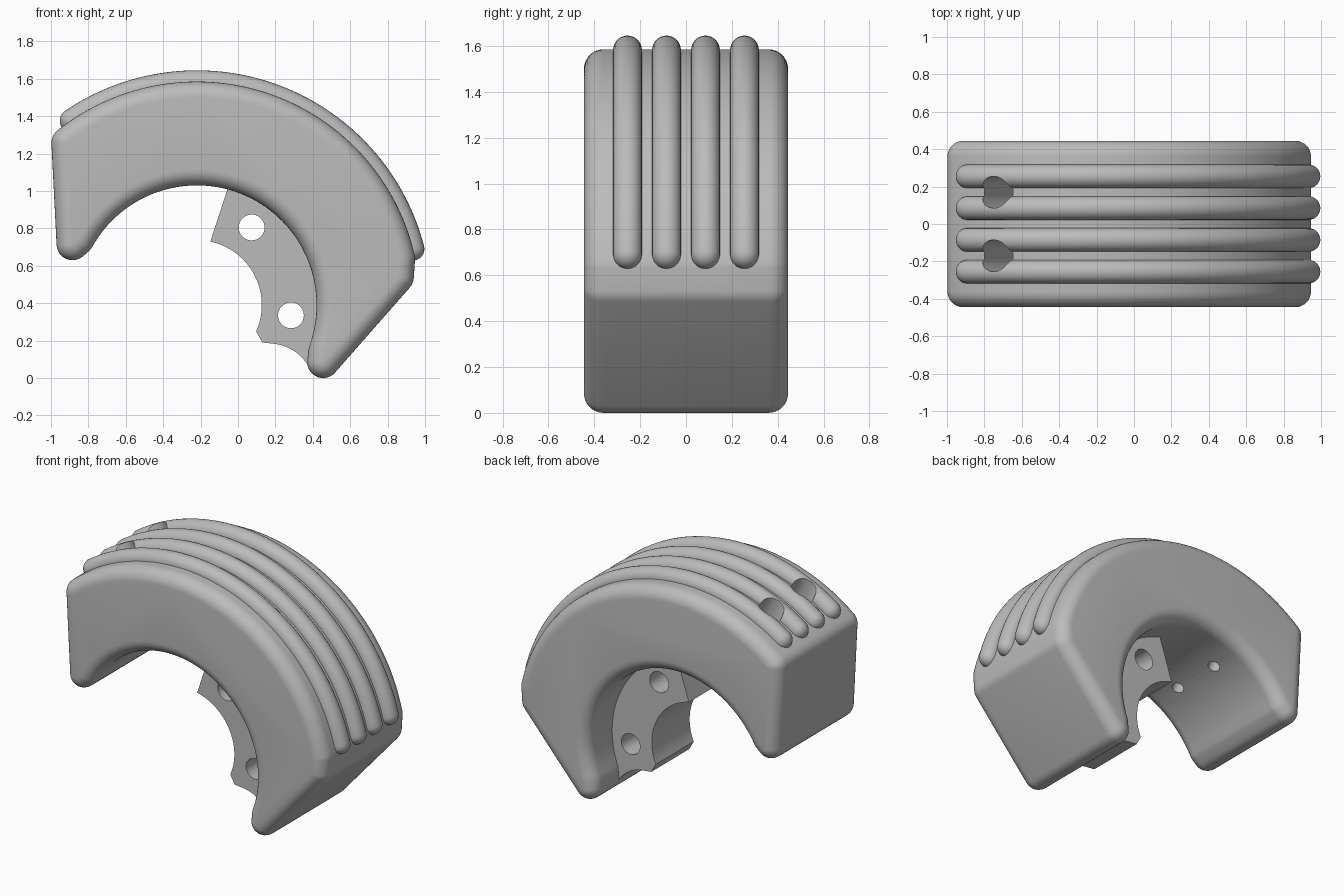
import bpy, bmesh, math
from mathutils import Vector, Matrix

if "Cube" in bpy.data.objects:
    bpy.data.objects.remove(bpy.data.objects["Cube"])

CX, CZ = -0.22, 0.39          # common arc centre in the xz plane
grey = bpy.data.materials.new("plain grey")
grey.diffuse_color = (0.5, 0.5, 0.5, 1)
grey.use_nodes = True
grey.node_tree.nodes["Principled BSDF"].inputs["Base Color"].default_value = grey.diffuse_color


def polar(r, deg):
    a = math.radians(deg)
    return Vector((CX + r * math.cos(a), CZ + r * math.sin(a)))


def arc(r, a0, a1, n):
    return [polar(r, a0 + (a1 - a0) * i / n) for i in range(n + 1)]


def make(name, bm):
    bmesh.ops.remove_doubles(bm, verts=bm.verts, dist=1e-5)
    bmesh.ops.recalc_face_normals(bm, faces=bm.faces)
    me = bpy.data.meshes.new(name)
    bm.to_mesh(me)
    bm.free()
    me.materials.append(grey)
    ob = bpy.data.objects.new(name, me)
    bpy.context.collection.objects.link(ob)
    return ob


def loft(name, rings):
    """Skin a list of closed rings and cap both ends."""
    bm = bmesh.new()
    vs = [[bm.verts.new(p) for p in ring] for ring in rings]
    n = len(rings[0])
    for a, b in zip(vs, vs[1:]):
        for i in range(n):
            j = (i + 1) % n
            bm.faces.new((a[i], a[j], b[j], b[i]))
    bm.faces.new(vs[0])
    bm.faces.new(vs[-1])
    return make(name, bm)


def rod(name, start, end, r):
    bm = bmesh.new()
    start, end = Vector(start), Vector(end)
    d = end - start
    m = Matrix.Translation((start + end) / 2) @ d.to_track_quat('Z', 'Y').to_matrix().to_4x4()
    bmesh.ops.create_cone(bm, cap_ends=True, segments=40, radius1=r, radius2=r,
                          depth=d.length, matrix=m)
    ob = make(name, bm)
    ob.hide_render = True
    return ob


def cut(ob, cutters):
    for c in cutters:
        mod = ob.modifiers.new("hole", 'BOOLEAN')
        mod.operation, mod.solver, mod.object = 'DIFFERENCE', 'EXACT', c
    dg = bpy.context.evaluated_depsgraph_get()
    me = bpy.data.meshes.new_from_object(ob.evaluated_get(dg))
    ob.modifiers.clear()
    ob.data = me


# Body: core profile swept outward by a rounding radius
R, HALF = 0.085, 0.445
core = (arc(1.11, 13, 128.6, 48) + [Vector((-0.885, 0.715))]
        + arc(0.725, 151, -20, 56) + [Vector((0.455, 0.085)), Vector((0.855, 0.54))])
edge = []                      # (point, outward normal) pairs
for i, p in enumerate(core):
    d1 = (p - core[i - 1]).normalized()
    d2 = (core[(i + 1) % len(core)] - p).normalized()
    n1, n2 = Vector((d1.y, -d1.x)), Vector((d2.y, -d2.x))
    turn = math.atan2(d1.x * d2.y - d1.y * d2.x, d1.dot(d2))
    a1 = math.atan2(n1.y, n1.x)
    steps = max(1, round(turn / 0.2)) if turn > 0.1 else 0
    for k in range(steps + 1):
        a = a1 + turn * (k / steps if steps else 0.5)
        edge.append((p, Vector((math.cos(a), math.sin(a)))))
rings = []
levels = [math.pi / 2 * k / 8 for k in range(9)]
for side, ts in ((-1, levels[::-1]), (1, levels)):
    for t in ts:
        y = side * (HALF - R + R * math.sin(t))
        pts = [p + n * R * math.cos(t) for p, n in edge]
        rings.append([(q.x, y, q.y) for q in pts])
body = loft("body", rings)


# Ribs: round bars following the outer arc, with domed ends
def rib(name, y0):
    rt, rp, a0, a1 = 0.063, 1.192, 14.6, 124.2
    stations = [(a0, -math.sin(t) * rt, math.cos(t) * rt) for t in levels[:0:-1]]
    stations += [(a0 + (a1 - a0) * i / 60, 0, rt) for i in range(61)]
    stations += [(a1, math.sin(t) * rt, math.cos(t) * rt) for t in levels[1:]]
    out = []
    for deg, shift, r in stations:
        r = max(r, 0.001)
        a = math.radians(deg)
        c = polar(rp, deg) + Vector((-math.sin(a), math.cos(a))) * shift
        out.append([(c.x + math.cos(a) * r * math.cos(u), y0 + r * math.sin(u),
                     c.y + math.sin(a) * r * math.cos(u))
                    for u in (2 * math.pi * k / 24 for k in range(24))])
    return loft(name, out)


ribs = [rib(f"rib_{i + 1}", y) for i, y in enumerate((-0.255, -0.085, 0.085, 0.255))]

# Inner mounting flange
outline = arc(0.347, 78, -24, 36) + [Vector((0.13, 0.19))]
for k in range(9):
    a = math.radians(88 - 58 * k / 8)
    outline.append(Vector((0.165 + 0.245 * math.cos(a), -0.06 + 0.245 * math.sin(a))))
outline += arc(0.68, -25, 75, 36)
flange = loft("inner_flange", [[(p.x, y, p.y) for p in outline] for y in (-0.22, 0.18)])

# Holes: two radial counterbored screw holes, two flange holes
cutters = []
for y in (-0.17, 0.17):
    p = [polar(r, 115) for r in (0.4, 0.8, 1.4)]
    q = [(v.x, y, v.y) for v in p]
    mid = polar(0.82, 115)
    cutters.append(rod("screw_hole_cutter", q[0], (mid.x, y, mid.y), 0.038))
    cutters.append(rod("screw_head_cutter", q[1], q[2], 0.085))
for ob in [body] + ribs:
    cut(ob, cutters)
flange_cutters = [rod("flange_hole_cutter", (x, -0.5, z), (x, 0.5, z), 0.069)
                  for x, z in ((0.073, 0.805), (0.283, 0.335))]
cut(flange, flange_cutters)
for c in cutters + flange_cutters:
    bpy.data.objects.remove(c)

# Smooth shading with crisp hole edges
bpy.ops.object.select_all(action='DESELECT')
for ob in [body, flange] + ribs:
    ob.select_set(True)
bpy.context.view_layer.objects.active = body
bpy.ops.object.shade_smooth_by_angle(angle=math.radians(30))
